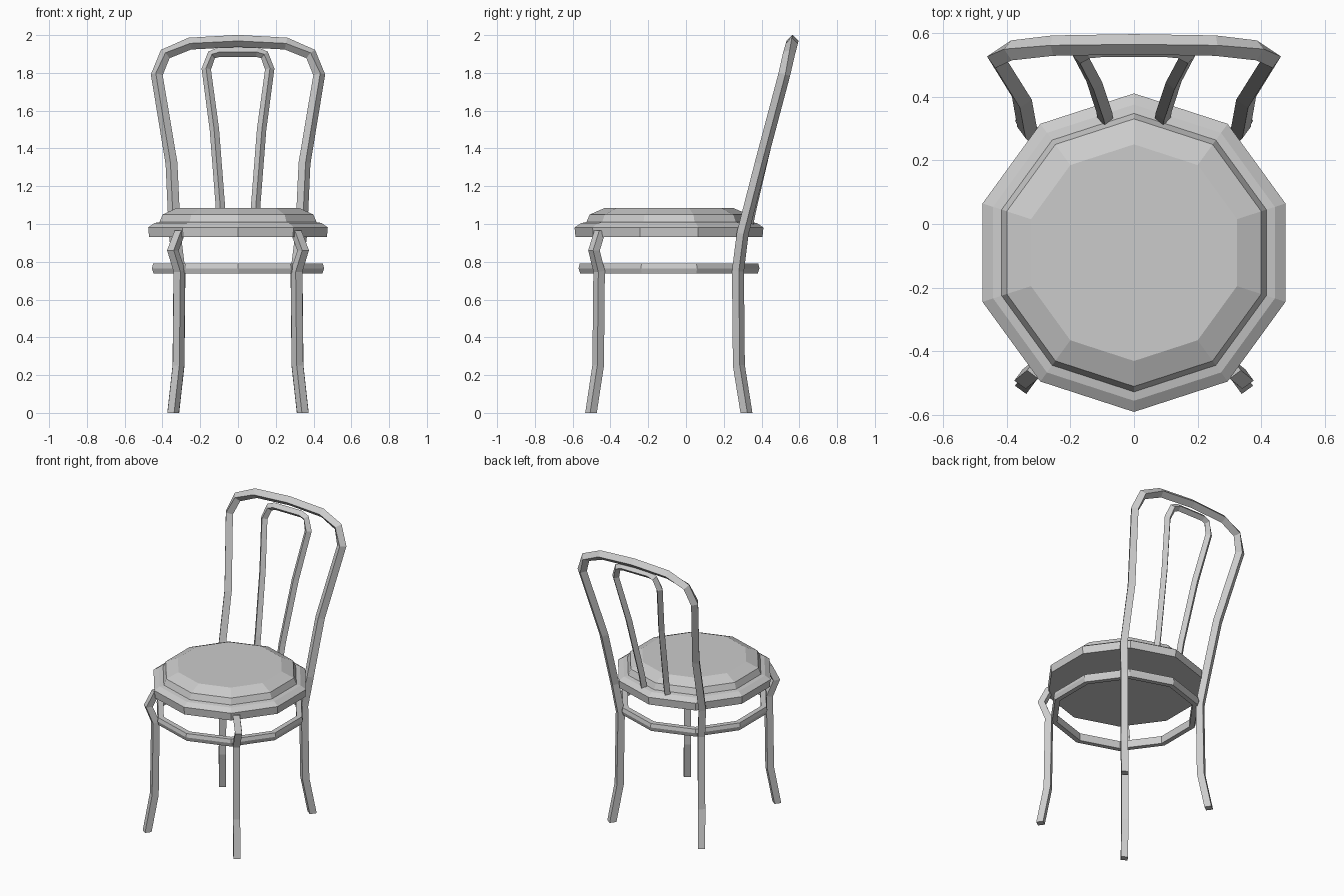
import bpy, bmesh, math
from mathutils import Vector

cube = bpy.data.objects.get("Cube")
if cube:
    bpy.data.objects.remove(cube, do_unlink=True)

SEAT_Y = -0.09
SIDES = 10

wood = bpy.data.materials.new("plain grey")
wood.use_nodes = True
wood.diffuse_color = (0.6, 0.6, 0.6, 1)
wood.node_tree.nodes["Principled BSDF"].inputs["Base Color"].default_value = (0.6, 0.6, 0.6, 1)


def finish(name, bm):
    bmesh.ops.recalc_face_normals(bm, faces=bm.faces)
    mesh = bpy.data.meshes.new(name)
    bm.to_mesh(mesh)
    bm.free()
    mesh.materials.append(wood)
    obj = bpy.data.objects.new(name, mesh)
    bpy.context.collection.objects.link(obj)
    return obj


def bridge(bm, a, b):
    n = len(a)
    for i in range(n):
        j = (i + 1) % n
        bm.faces.new((a[i], a[j], b[j], b[i]))


def lathe(name, profile, closed=False):
    """Ten-sided turned part from (radius, height) pairs."""
    bm = bmesh.new()
    rings = []
    for r, z in profile:
        angles = [math.pi / 2 + math.tau * i / SIDES for i in range(SIDES)]
        rings.append([bm.verts.new((r * math.cos(a), SEAT_Y + r * math.sin(a), z)) for a in angles])
    for a, b in zip(rings, rings[1:]):
        bridge(bm, a, b)
    if closed:
        bridge(bm, rings[-1], rings[0])
    else:
        bm.faces.new(rings[0])
        bm.faces.new(rings[-1])
    return finish(name, bm)


def rod(name, path, radius, facing=1):
    """Square rod along a path, set cornerwise; its ends are cut level."""
    pts = [Vector(p) for p in path]
    last = len(pts) - 1
    bm = bmesh.new()
    rings = []
    for i, p in enumerate(pts):
        if i == 0:
            t = Vector((0, 0, 1 if pts[1].z > p.z else -1))
        elif i == last:
            t = Vector((0, 0, 1 if p.z > pts[i - 1].z else -1))
        else:
            t = ((p - pts[i - 1]).normalized() + (pts[i + 1] - p).normalized()).normalized()
        n = Vector((-0.45 * p.x, facing, 0))
        n = (n - t * n.dot(t)).normalized()
        b = t.cross(n)
        rings.append([bm.verts.new(p + d * radius) for d in (n, b, -n, -b)])
    for a, b in zip(rings, rings[1:]):
        bridge(bm, a, b)
    bm.faces.new(rings[0])
    bm.faces.new(rings[-1])
    return finish(name, bm)


def arch(half):
    """Mirror a half path that ends near the centre line."""
    return half + [(-x, y, z) for x, y, z in reversed(half) if x > 0]


# Seat with rim and raised cushion
lathe("seat", [(0.495, 0.93), (0.5, 0.982), (0.465, 1.005), (0.437, 1.01),
               (0.42, 1.05), (0.34, 1.085)])

# Hoop bracing the legs
lathe("leg_hoop", [(0.473, 0.79), (0.479, 0.765), (0.47, 0.738),
                   (0.437, 0.738), (0.437, 0.79)], closed=True)

# Front legs
for side, label in ((1, "left"), (-1, "right")):
    rod("front_leg_" + label,
        [(side * x, y, z) for x, y, z in ((0.343, -0.503, 0), (0.315, -0.465, 0.25),
                                          (0.31, -0.46, 0.75), (0.345, -0.487, 0.86),
                                          (0.305, -0.455, 0.965))],
        0.031, -1)

# Back legs and outer back frame bent from one piece
rod("back_frame", arch([(0.343, 0.32, 0), (0.315, 0.28, 0.25), (0.31, 0.275, 0.75),
                        (0.335, 0.30, 0.95), (0.352, 0.395, 1.32), (0.43, 0.52, 1.79),
                        (0.385, 0.545, 1.90), (0.255, 0.56, 1.955), (0, 0.564, 1.969)]), 0.032)

# Inner back loop
rod("back_loop", arch([(0.09, 0.33, 0.99), (0.093, 0.35, 1.09), (0.125, 0.447, 1.5),
                       (0.168, 0.528, 1.82), (0.14, 0.545, 1.895), (0.1, 0.549, 1.91)]), 0.025)
